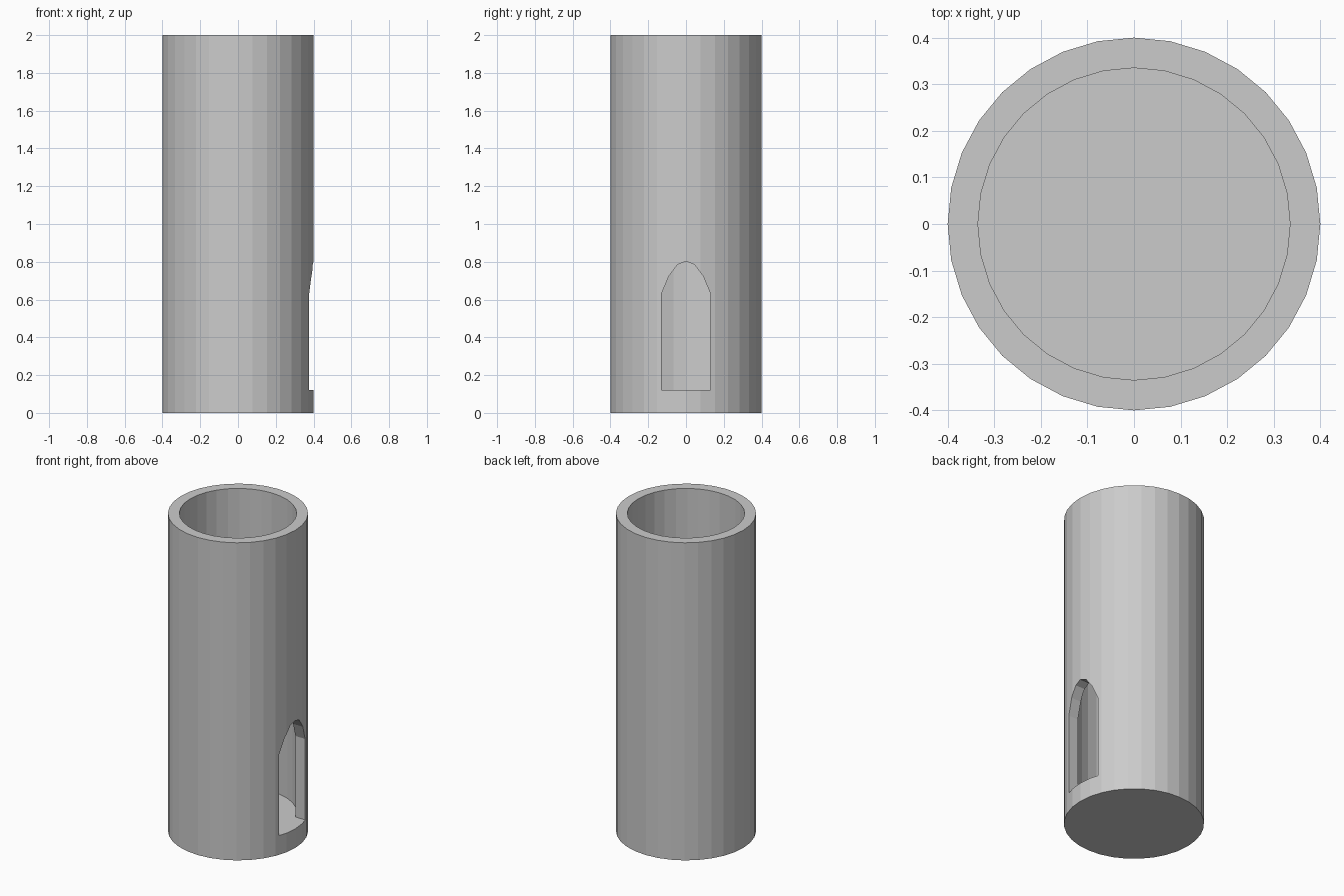
import bpy, bmesh
from mathutils import Vector

if "Cube" in bpy.data.objects:
    bpy.data.objects.remove(bpy.data.objects["Cube"])

SIDES, FLOOR = 32, 0.12


def cylinder(name, radius, z0, z1):
    bpy.ops.mesh.primitive_cylinder_add(vertices=SIDES, radius=radius, depth=z1 - z0,
                                        location=(0, 0, (z0 + z1) / 2))
    ob = bpy.context.object
    ob.name = name
    return ob


def prism_x(name, profile, x0, x1):
    # Extrude a (y, z) outline along x
    bm = bmesh.new()
    face = bm.faces.new([bm.verts.new((x0, y, z)) for y, z in profile])
    ext = bmesh.ops.extrude_face_region(bm, geom=[face])["geom"]
    bmesh.ops.translate(bm, vec=Vector((x1 - x0, 0, 0)),
                        verts=[v for v in ext if isinstance(v, bmesh.types.BMVert)])
    bmesh.ops.recalc_face_normals(bm, faces=bm.faces)
    me = bpy.data.meshes.new(name)
    bm.to_mesh(me)
    bm.free()
    ob = bpy.data.objects.new(name, me)
    bpy.context.collection.objects.link(ob)
    return ob


def cut(target, cutter):
    cutter.hide_render = True
    mod = target.modifiers.new(cutter.name, 'BOOLEAN')
    mod.operation, mod.solver, mod.object = 'DIFFERENCE', 'EXACT', cutter
    bpy.context.view_layer.objects.active = target
    bpy.ops.object.modifier_apply(modifier=mod.name)
    bpy.data.objects.remove(cutter, do_unlink=True)


# Tube wall with a thick floor, open at the top
tower = cylinder("tower_wall", 0.4, 0, 2)
cut(tower, cylinder("cavity_cutter", 0.335, FLOOR, 2.2))

# Arched doorway through the +x wall, sill level with the floor
half = [(0.13, FLOOR), (0.13, 0.63), (0.09, 0.725), (0.045, 0.785)]
outline = half + [(0, 0.803)] + [(-y, z) for y, z in reversed(half)]
cut(tower, prism_x("doorway_cutter", outline, 0.1, 0.6))
